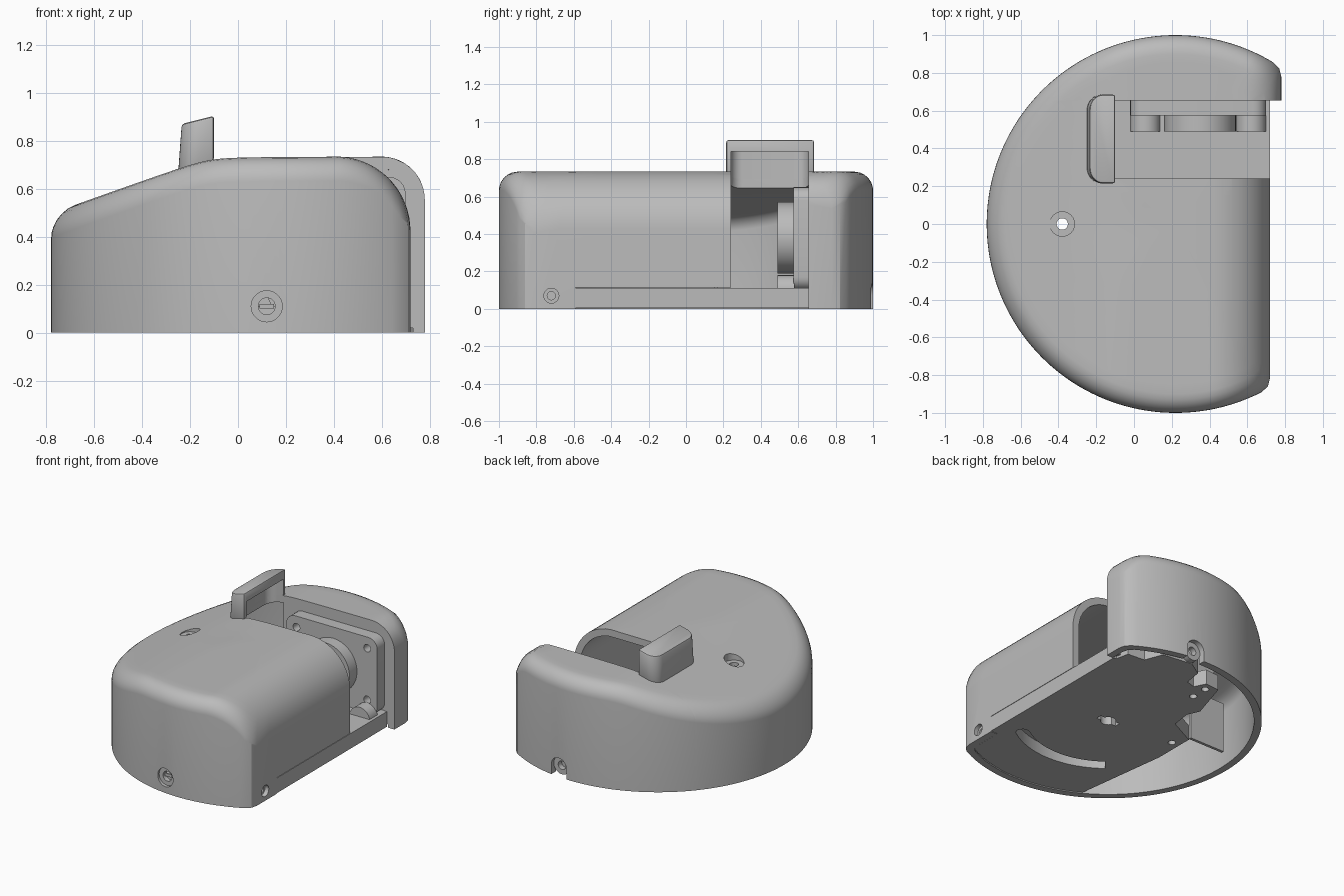
import bpy, bmesh, math
from mathutils import Vector

if "Cube" in bpy.data.objects:
    bpy.data.objects.remove(bpy.data.objects["Cube"])

grey = bpy.data.materials.new("plain grey")
grey.use_nodes = True
grey.diffuse_color = (0.5, 0.5, 0.5, 1)
grey.node_tree.nodes["Principled BSDF"].inputs["Base Color"].default_value = (0.5, 0.5, 0.5, 1)

CX, TOP, SLOPE = 0.22, 0.735, 0.358
parts = []


def finish(name, bm):
    bmesh.ops.recalc_face_normals(bm, faces=bm.faces)
    me = bpy.data.meshes.new(name)
    bm.to_mesh(me)
    bm.free()
    me.materials.append(grey)
    ob = bpy.data.objects.new(name, me)
    bpy.context.collection.objects.link(ob)
    parts.append(ob)
    return ob


def apply(ob, mod):
    bpy.context.view_layer.objects.active = ob
    bpy.ops.object.modifier_apply(modifier=mod.name)


def cut(ob, *cutters):
    for c in cutters:
        mod = ob.modifiers.new("cut", 'BOOLEAN')
        mod.object, mod.solver = c, 'EXACT'
        apply(ob, mod)
        parts.remove(c)
        bpy.data.objects.remove(c)


def prism(name, pts, axis, lo, hi):
    """Extrude a 2D outline along an axis (y outlines are x,z)."""
    bm = bmesh.new()
    def place(p, h):
        return {'z': (p[0], p[1], h), 'y': (p[0], h, p[1]), 'x': (h, p[0], p[1])}[axis]
    a = [bm.verts.new(place(p, lo)) for p in pts]
    b = [bm.verts.new(place(p, hi)) for p in pts]
    bm.faces.new(a)
    bm.faces.new(b)
    for i in range(len(pts)):
        j = (i + 1) % len(pts)
        bm.faces.new((a[i], a[j], b[j], b[i]))
    return finish(name, bm)


def arc(c, r, a0, a1, n=10):
    angles = [math.radians(a0 + (a1 - a0) * i / n) for i in range(n + 1)]
    return [(c[0] + r * math.cos(a), c[1] + r * math.sin(a)) for a in angles]


def box(name, x0, x1, y0, y1, z0, z1):
    return prism(name, [(x0, y0), (x1, y0), (x1, y1), (x0, y1)], 'z', z0, z1)


def disc(name, axis, c, r, lo, hi):
    return prism(name, arc(c, r, 0, 350, 35), axis, lo, hi)


def ring(name, axis, c, r, hole, lo, hi):
    ob = disc(name, axis, c, r, lo, hi)
    cut(ob, disc("hole", axis, c, hole, lo - 0.1, hi + 0.1))


def rounded(x0, x1, z0, z1, r):
    """Outline with four rounded corners."""
    return (arc((x1 - r, z0 + r), r, -90, 0, 6) + arc((x1 - r, z1 - r), r, 0, 90, 6)
            + arc((x0 + r, z1 - r), r, 90, 180, 6) + arc((x0 + r, z0 + r), r, 180, 270, 6))


def roof(x, xmax, bend, t):
    """Roof height: rising slope, flat, then a quarter bend down to xmax."""
    cx, cz = xmax - bend, TOP - bend
    if x > cx:
        return cz + math.sqrt(max((bend - t) ** 2 - (x - cx) ** 2, 0))
    b = TOP + SLOPE * (x + 0.12)
    return (TOP + b - math.sqrt((TOP - b) ** 2 + 0.03 ** 2)) / 2 - t


def footprint(rad, xe):
    """Circle cut by a straight edge, with eased corners."""
    half = math.acos((xe - CX) / rad)
    w = rad * math.sin(half)
    step = 0.05
    n = 110
    pts = []
    for i in range(n + 1):
        a = half + step + (2 * math.pi - 2 * half - 2 * step) * i / n
        pts.append((CX + rad * math.cos(a), rad * math.sin(a)))
    edge = [(xe, (w - step) * (i / 6 - 1)) for i in range(13)]
    def ease(p, c, q):
        return tuple(0.25 * p[k] + 0.5 * c[k] + 0.25 * q[k] for k in (0, 1))
    return (pts + [ease(pts[-1], (xe, -w), edge[0])] + edge
            + [ease(edge[-1], (xe, w), pts[0])])


def shell(name, xmax, bend, wall=0.05):
    """Hollow cover: outer and inner skins joined along the bottom rim."""
    bm = bmesh.new()
    scales = [1, .998, .99, .975, .955, .93, .9, .85, .78, .7, .6, .5, .4, .2]
    rims = []
    for t, fillet in ((0, 0.1), (wall, 0.06)):
        rad = 1 - t
        base = footprint(rad, xmax - t)
        rows = [[bm.verts.new((x, y, 0)) for x, y in base]]
        for s in scales:
            row = []
            for bx, by in base:
                x, y = CX + s * (bx - CX), s * by
                d = min(max(rad - math.hypot(x - CX, y), 0), fillet)
                z = roof(x, xmax, bend, t) - fillet + math.sqrt(fillet ** 2 - (fillet - d) ** 2)
                row.append(bm.verts.new((x, y, z)))
            rows.append(row)
        n = len(base)
        for a, b in zip(rows, rows[1:]):
            for i in range(n):
                j = (i + 1) % n
                bm.faces.new((a[i], a[j], b[j], b[i]))
        mid = bm.verts.new((CX, 0, roof(CX, xmax, bend, t)))
        for i in range(n):
            bm.faces.new((rows[-1][i], rows[-1][(i + 1) % n], mid))
        rims.append(rows[0])
    a, b = rims
    for i in range(len(a)):
        j = (i + 1) % len(a)
        bm.faces.new((a[i], a[j], b[j], b[i]))
    return finish(name, bm)


def hood_cavity():
    r = 0.06
    pts = arc((-0.215 + r, 0.655 - r), r, 90, 180, 6) + arc((-0.215 + r, 0.24 + r), r, 180, 270, 6)
    return prism("cutter", pts + [(0.1, 0.24), (0.1, 0.655)], 'z', 0.5, 0.84)


# Main cover with the side slot, base notch and fastener holes
front = shell("front_cover", 0.72, 0.31)
cut(front,
    box("cutter", -2, 2, 0.655, 2, -1, 2),
    box("cutter", -0.1, 2, 0.24, 0.8, -1, 2),
    box("cutter", 0.6, 1, -0.59, 0.8, -1, 0.115),
    hood_cavity(),
    disc("cutter", 'z', (-0.38, 0), 0.065, 0.5, 0.9),
    disc("cutter", 'y', (0.12, 0.11), 0.065, -1.2, -0.9),
    disc("cutter", 'x', (-0.72, 0.07), 0.04, 0.6, 0.9))

# Rear cover, which reaches further out, with a screw notch
rear = shell("rear_cover", 0.78, 0.18)
cut(rear,
    box("cutter", -2, 2, -2, 0.655, -1, 2),
    box("cutter", 0.245, 0.375, 0.9, 1.2, -0.5, 0.07),
    disc("cutter", 'y', (0.31, 0.07), 0.065, 0.9, 1.2))

# Recessed screw seats
ring("top_screw_seat", 'z', (-0.38, 0), 0.07, 0.03, 0.585, 0.61)
ring("front_screw_seat", 'y', (0.12, 0.11), 0.07, 0.035, -0.97, -0.93)
ring("side_screw_seat", 'x', (-0.72, 0.07), 0.05, 0.022, 0.66, 0.69)
ring("rear_screw_seat", 'y', (0.31, 0.07), 0.065, 0.03, 0.92, 0.96)
box("front_screw_bar", 0.09, 0.15, -0.955, -0.945, 0.1, 0.12)

# Chute hood over the slot
r = 0.08
outline = arc((-0.25 + r, 0.685 - r), r, 90, 180, 8) + arc((-0.25 + r, 0.215 + r), r, 180, 270, 8)
hood = prism("hood", outline + [(-0.1, 0.215), (-0.1, 0.685)], 'z', 0, 1)
for v in hood.data.vertices:
    if v.co.z > 0.5:
        v.co.x += 0.015 * (-0.1 - v.co.x) / 0.15
        v.co.z = 0.905 + 0.25 * (v.co.x + 0.1)
    else:
        v.co.z = 0.665 + SLOPE * (v.co.x + 0.25)
bevel = hood.modifiers.new("soft edges", 'BEVEL')
bevel.width, bevel.segments, bevel.limit_method = 0.012, 2, 'ANGLE'
apply(hood, bevel)
cut(hood, hood_cavity())

# Base plate with a curved slot and centre hole
plate = [(.72, .655), (.72, -.59), (.665, -.62), (.665, -.8)]
plate += arc((CX, 0), 0.945, -62, -120, 14)
plate += [(-.34, -.15), (-.34, .15), (-.14, .25), (-.12, .39), (-.16, .48), (-.07, .77),
          (.04, .78), (.08, .7), (.15, .72), (.17, .85), (.28, .92), (.5, .89),
          (.55, .76), (.68, .75), (.7, .655)]
base = prism("base_plate", plate, 'z', 0.004, 0.112)
groove = (arc((CX, 0), 0.62, -128, -55, 16) + arc((CX + 0.33, -0.475), 0.045, -30, 90, 4)
          + arc((CX, 0), 0.53, -55, -128, 16))
cut(base, prism("cutter", groove, 'z', -0.1, 0.09),
    disc("cutter", 'z', (CX, 0), 0.05, -0.1, 0.09),
    box("cutter", CX - 0.08, CX + 0.08, -0.02, 0.02, -0.1, 0.09),
    disc("cutter", 'z', (0.0, 0.6), 0.025, -0.1, 0.09),
    disc("cutter", 'z', (0.0, 0.72), 0.025, -0.1, 0.09),
    disc("cutter", 'z', (-0.28, 0.05), 0.025, -0.1, 0.09))

# Motor mount at the back of the slot
mount = prism("motor_mount", rounded(-0.02, 0.70, 0.10, 0.65, 0.07), 'y', 0.575, 0.66)
for x in (0.06, 0.62):
    for z in (0.2, 0.57):
        cut(mount, disc("cutter", 'y', (x, z), 0.027, 0.5, 0.64))
disc("motor_boss", 'y', (0.35, 0.38), 0.19, 0.49, 0.58)
for side, x in (("inner", 0.06), ("outer", 0.62)):
    prism(side + "_cradle", arc((x, 0.1), 0.08, 0, 180, 12), 'y', 0.49, 0.58)

# Partition behind the mount, following the rear roof bend
prism("rear_partition", [(-0.1, 0.02), (0.735, 0.02)] + arc((0.6, 0.555), 0.135, 0, 90)
      + [(-0.1, 0.69)], 'y', 0.66, 0.69)

# Inner guide plate beside the base
box("guide_plate", -0.62, -0.34, 0.15, 0.17, 0.01, 0.37)

# Smooth curves with crisp edges
bpy.ops.object.select_all(action='DESELECT')
for ob in parts:
    ob.select_set(True)
bpy.context.view_layer.objects.active = front
bpy.ops.object.shade_smooth_by_angle(angle=math.radians(30))
